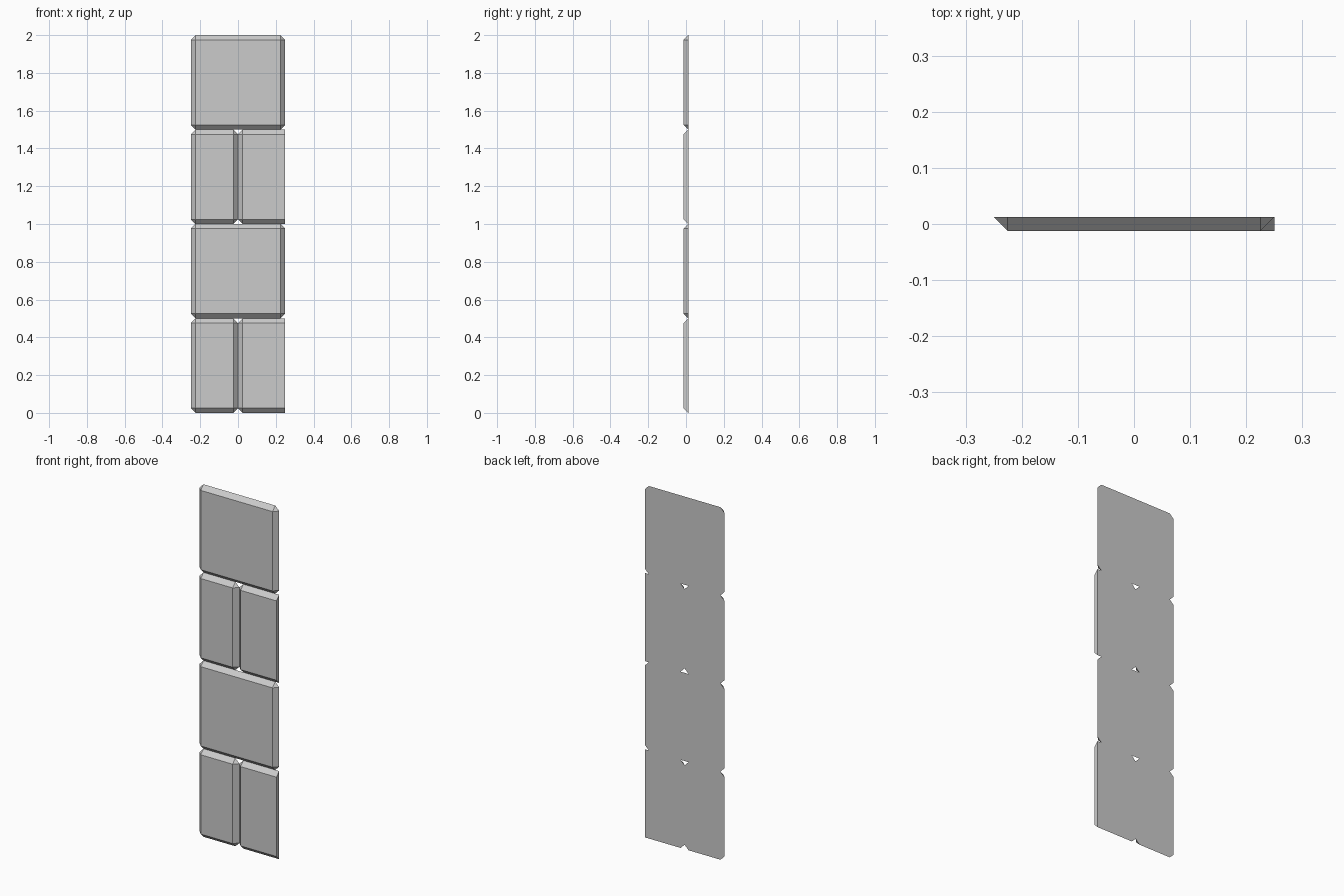
import bpy, bmesh

if "Cube" in bpy.data.objects:
    bpy.data.objects.remove(bpy.data.objects["Cube"])

B = 0.025             # bevel size
BACK, FRONT = 0.0125, -0.0125
ROW = 0.5             # height of a row of blocks


def block(name, x0, x1, z0, cut_right=False):
    """Wall block bevelled towards the front; cut_right leaves a flat square end."""
    z1 = z0 + ROW
    pts = []
    for x, inward, cut in ((x0, B, False), (x1, -B, cut_right)):
        for z, up in ((z0, B), (z1, -B)):
            if cut:
                pts += [(x, BACK, z), (x, FRONT, z + up)]
            else:
                pts += [(x + inward, BACK, z), (x, BACK, z + up),
                        (x + inward, FRONT, z + up)]
    bm = bmesh.new()
    for p in pts:
        bm.verts.new(p)
    bmesh.ops.convex_hull(bm, input=bm.verts[:])
    bmesh.ops.dissolve_limit(bm, angle_limit=0.01, verts=bm.verts[:], edges=bm.edges[:])
    bmesh.ops.recalc_face_normals(bm, faces=bm.faces[:])
    mesh = bpy.data.meshes.new(name)
    bm.to_mesh(mesh)
    bm.free()
    obj = bpy.data.objects.new(name, mesh)
    bpy.context.collection.objects.link(obj)


# Alternating courses: a pair of half blocks, then one full block
for i in range(2):
    z = i * 2 * ROW
    block(f"half_block_left_{i + 1}", -0.25, 0.0, z)
    block(f"half_block_right_{i + 1}", 0.0, 0.25, z, cut_right=True)
    block(f"full_block_{i + 1}", -0.25, 0.25, z + ROW)
